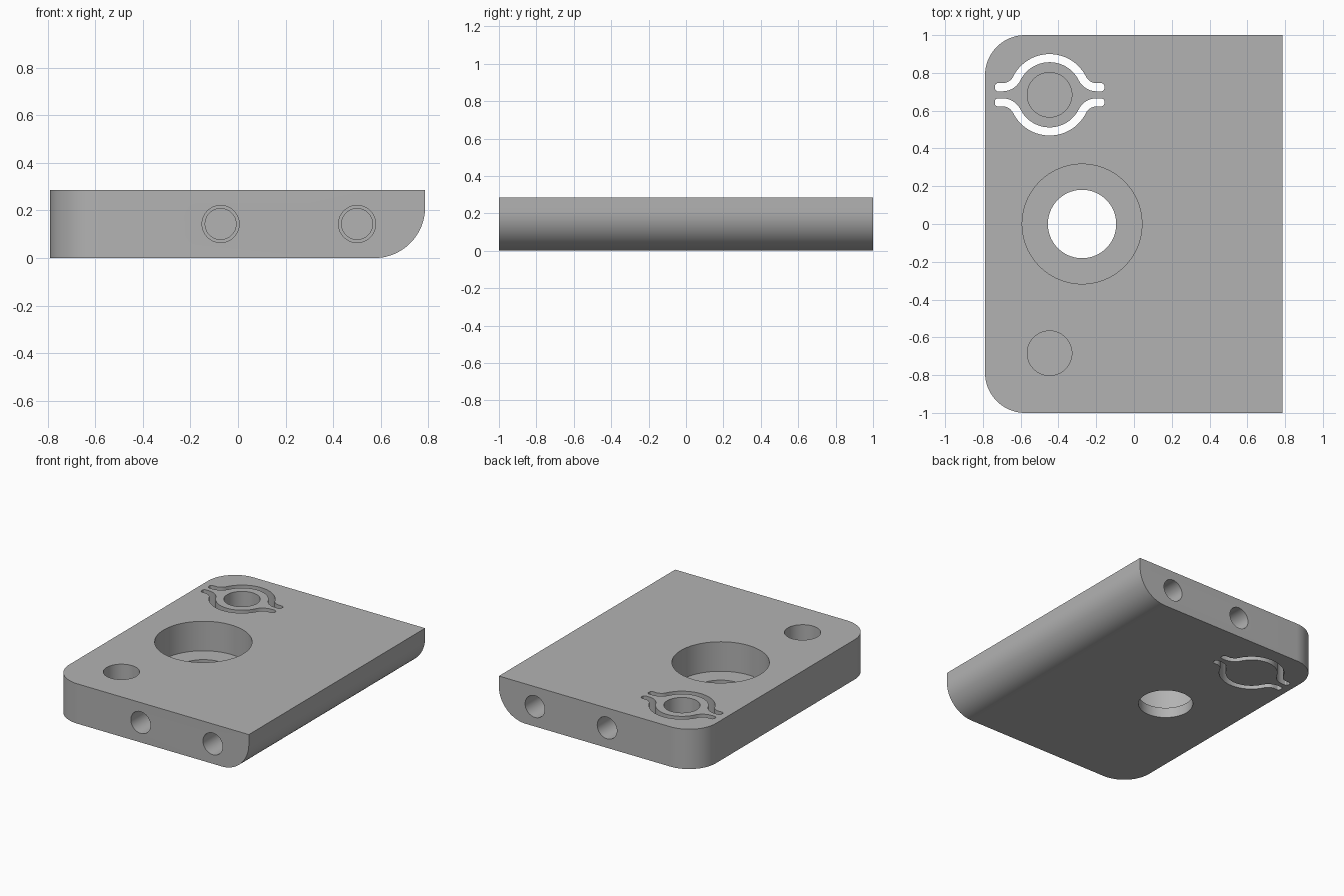
import bpy, bmesh
from math import pi, sin, cos, atan2, sqrt
from mathutils import Matrix, Vector

if "Cube" in bpy.data.objects:
    bpy.data.objects.remove(bpy.data.objects["Cube"])

HEIGHT = 0.286
PIN_X, PIN_Y = -0.447, 0.684

grey = bpy.data.materials.new("light grey")
grey.use_nodes = True
GREY = (0.45, 0.45, 0.45, 1)
grey.diffuse_color = GREY
grey.node_tree.nodes["Principled BSDF"].inputs["Base Color"].default_value = GREY


def make_object(name, bm):
    bmesh.ops.recalc_face_normals(bm, faces=bm.faces)
    mesh = bpy.data.meshes.new(name)
    bm.to_mesh(mesh)
    bm.free()
    mesh.materials.append(grey)
    obj = bpy.data.objects.new(name, mesh)
    bpy.context.collection.objects.link(obj)
    return obj


def bore(name, matrix, steps, sides=64):
    """Stepped round cutter; steps are (radius, depth) and depth runs along -z."""
    bm = bmesh.new()
    rings = [[bm.verts.new(matrix @ Vector((r * cos(2 * pi * i / sides),
                                            r * sin(2 * pi * i / sides), -d)))
              for i in range(sides)] for r, d in steps]
    for a, b in zip(rings, rings[1:]):
        for i in range(sides):
            j = (i + 1) % sides
            bm.faces.new((a[i], a[j], b[j], b[i]))
    bm.faces.new(rings[0])
    bm.faces.new(rings[-1])
    return make_object(name, bm)


def clip_slot(name, side):
    """Through slot: an arc round the pin hole, filleted into two straight arms."""
    R, h, a, half, tip = 0.194, 0.04, 0.249, 0.0215, 0.29
    f = (a * a + h * h - R * R) / (2 * (R - h))
    join = atan2(h + f, a)          # angle where fillet meets arc
    # (point, normal, half width) along the right half, from arm tip to arc top
    path = [(Vector((tip - d, h)), Vector((0, 1)), w)
            for d, w in ((0, 0.008), (0.004, 0.016), (0.013, half))]
    for i in range(11):
        t = -pi / 2 + (-(pi / 2) + join) * i / 10
        n = Vector((cos(t), sin(t)))
        path.append((Vector((a, h + f)) + n * f, -n, half))
    for i in range(1, 21):
        t = join + (pi / 2 - join) * i / 20
        n = Vector((cos(t), sin(t)))
        path.append((n * R, n, half))
    path += [(Vector((-p.x, p.y)), Vector((-n.x, n.y)), w) for p, n, w in path[-2::-1]]

    bm = bmesh.new()
    sections = []
    for p, n, w in path:
        inner, outer = p - n * w, p + n * w
        sections.append([bm.verts.new((PIN_X + q.x, PIN_Y + side * q.y, z))
                         for q, z in ((inner, -0.1), (outer, -0.1),
                                      (outer, HEIGHT + 0.1), (inner, HEIGHT + 0.1))])
    for s, t in zip(sections, sections[1:]):
        for i in range(4):
            j = (i + 1) % 4
            bm.faces.new((s[i], s[j], t[j], t[i]))
    bm.faces.new(sections[0])
    bm.faces.new(sections[-1])
    return make_object(name, bm)


# Plate with two rounded upright corners and one rounded long lower edge
bm = bmesh.new()
bmesh.ops.create_cube(bm, size=1, matrix=Matrix.Translation((-0.0015, 0, HEIGHT / 2))
                      @ Matrix.Diagonal((1.575, 2, HEIGHT, 1)))
rounded = []
for e in bm.edges:
    p, q = (v.co for v in e.verts)
    mid = (p + q) / 2
    upright = abs(p.z - q.z) > 0.1 and mid.x < 0
    lower_right = abs(p.y - q.y) > 0.1 and mid.x > 0 and mid.z < 0.1
    if upright or lower_right:
        rounded.append(e)
bmesh.ops.bevel(bm, geom=rounded, offset=0.213, offset_type='OFFSET', segments=20,
                profile=0.5, affect='EDGES')
plate = make_object("plate", bm)

# Cutters for the counterbore, pin holes, side holes and clip slots
top = Matrix.Translation((0, 0, HEIGHT))
cutters = [bore("counterbore_cutter", top @ Matrix.Translation((-0.275, 0, 0)),
                [(0.317, -0.1), (0.317, 0.212), (0.181, 0.212), (0.181, 0.4)], 96)]
for side, label in ((-1, "front"), (1, "back")):
    cutters.append(bore(label + "_pin_hole_cutter",
                        top @ Matrix.Translation((PIN_X, side * PIN_Y, 0)),
                        [(0.118, -0.1), (0.118, 0.2)]))
    for x in (-0.073, 0.5):
        place = Matrix.Translation((x, side, 0.143)) @ Matrix.Rotation(-side * pi / 2, 4, 'X')
        cutters.append(bore(label + "_side_hole_cutter", place,
                            [(0.078, -0.1), (0.078, 0.3), (0.065, 0.3), (0.065, 0.45)], 48))
    cutters.append(clip_slot(label + "_clip_slot_cutter", side))

bpy.context.view_layer.objects.active = plate
for cutter in cutters:
    cutter.hide_render = True
    mod = plate.modifiers.new(cutter.name, 'BOOLEAN')
    mod.operation = 'DIFFERENCE'
    mod.solver = 'EXACT'
    mod.object = cutter
    bpy.ops.object.modifier_apply(modifier=mod.name)
for cutter in cutters:
    bpy.data.objects.remove(cutter)

# Smooth curved walls, keep sharp rims
bpy.ops.object.select_all(action='DESELECT')
plate.select_set(True)
bpy.ops.object.shade_smooth_by_angle(angle=pi / 6)
